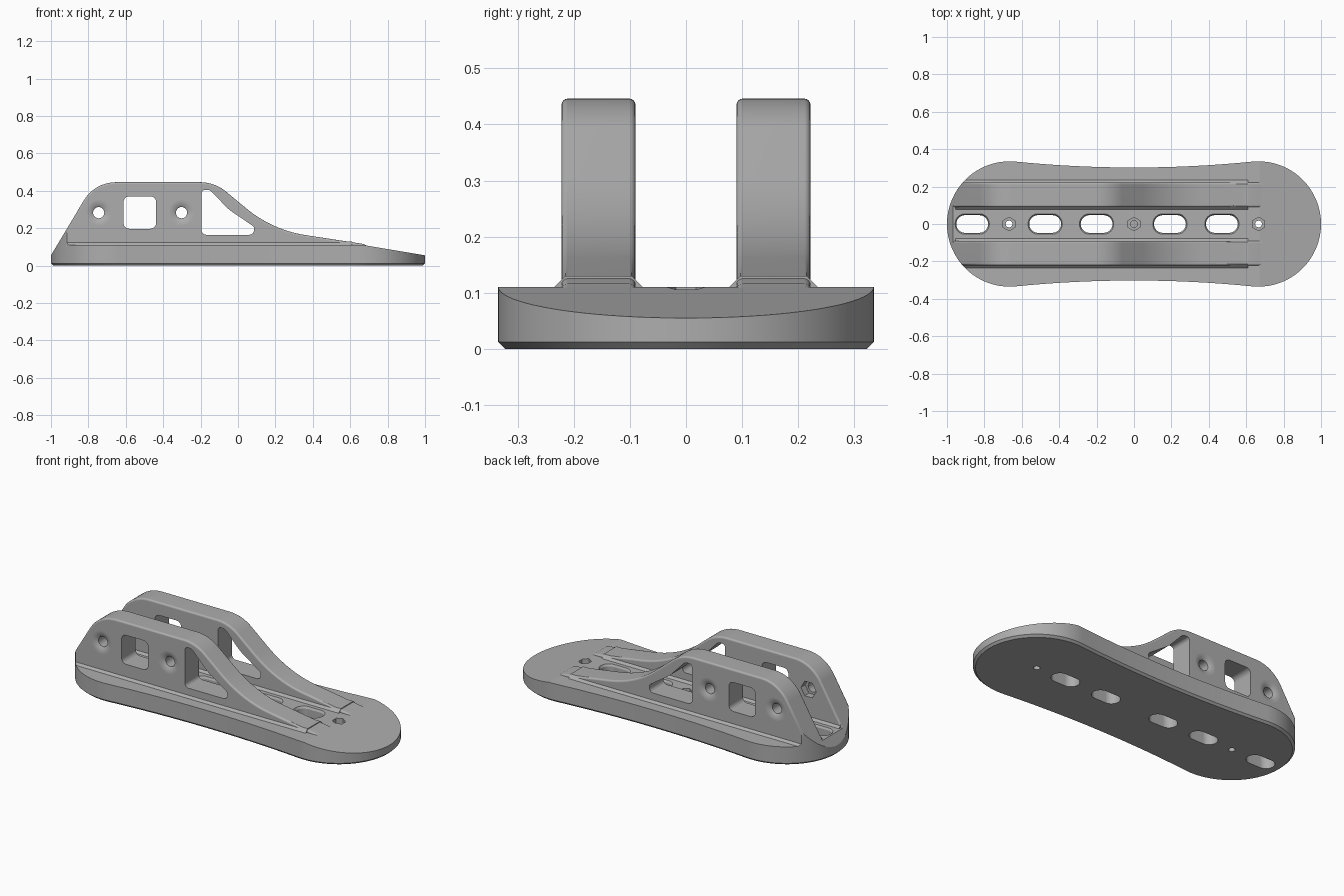
import bpy, bmesh
from math import pi, sin, cos, tan
from mathutils import Vector

if "Cube" in bpy.data.objects:
    bpy.data.objects.remove(bpy.data.objects["Cube"], do_unlink=True)

grey = bpy.data.materials.new("plain_grey")
grey.use_nodes = True
grey.diffuse_color = (0.42, 0.42, 0.42, 1)
grey.node_tree.nodes["Principled BSDF"].inputs["Base Color"].default_value = grey.diffuse_color

PLANES = {
    "xy": lambda a, b, h: (a, b, h),
    "xz": lambda a, b, h: (a, h, b),
    "yz": lambda a, b, h: (h, a, b),
}


def arc(radius, start, end, steps, cx=0, cy=0):
    return [(cx + radius * cos(start + (end - start) * i / steps),
             cy + radius * sin(start + (end - start) * i / steps)) for i in range(steps + 1)]


def circle(radius, sides=32):
    return arc(radius, 0, 2 * pi, sides)[:-1]


def rounded(corners, steps=10):
    """Polygon of (x, y, radius) corners with each corner filleted."""
    pts = []
    for i, (x, y, r) in enumerate(corners):
        p = Vector((x, y))
        if r == 0:
            pts.append((x, y))
            continue
        u = (Vector(corners[i - 1][:2]) - p).normalized()
        v = (Vector(corners[(i + 1) % len(corners)][:2]) - p).normalized()
        half = u.angle(v) / 2
        centre = p + (u + v).normalized() * (r / sin(half))
        a = p + u * (r / tan(half)) - centre
        b = p + v * (r / tan(half)) - centre
        sweep = a.angle(b)
        for k in range(steps + 1):
            t = k / steps
            q = centre + (a * sin((1 - t) * sweep) + b * sin(t * sweep)) / sin(sweep)
            pts.append((q.x, q.y))
    return pts


def loft(name, pts, levels, plane="xy", at=(0, 0), edge_round=0):
    """Stack scaled copies of an outline at (height, scale, scale) levels."""
    bm = bmesh.new()
    rings = [[bm.verts.new(PLANES[plane](at[0] + a * sa, at[1] + b * sb, h)) for a, b in pts]
             for h, sa, sb in levels]
    n = len(pts)
    for low, high in zip(rings, rings[1:]):
        for i in range(n):
            j = (i + 1) % n
            bm.faces.new((low[i], low[j], high[j], high[i]))
    caps = [bm.faces.new(rings[0]), bm.faces.new(rings[-1])]
    bmesh.ops.recalc_face_normals(bm, faces=bm.faces)
    if edge_round:
        rim = [e for f in caps for e in f.edges]
        bmesh.ops.bevel(bm, geom=rim, offset=edge_round, segments=4, profile=0.5, affect="EDGES")
    mesh = bpy.data.meshes.new(name)
    bm.to_mesh(mesh)
    bm.free()
    mesh.materials.append(grey)
    obj = bpy.data.objects.new(name, mesh)
    bpy.context.collection.objects.link(obj)
    return obj


def prism(name, pts, low, high, plane="xy", at=(0, 0), edge_round=0):
    return loft(name, pts, [(low, 1, 1), (high, 1, 1)], plane, at, edge_round)


def combine(obj, other, operation):
    """Boolean, baked into the mesh; the helper is removed."""
    mod = obj.modifiers.new("combine", "BOOLEAN")
    mod.operation, mod.object, mod.solver = operation, other, "EXACT"
    graph = bpy.context.evaluated_depsgraph_get()
    mesh = bpy.data.meshes.new_from_object(obj.evaluated_get(graph))
    obj.modifiers.clear()
    obj.data = mesh
    bpy.data.objects.remove(other, do_unlink=True)


# Base slab, sloped down at both ends
bracket = prism("mounting_bracket", [(-1.06, -0.045), (-0.967, 0.11), (0.67, 0.11),
                                     (1.1, 0.038), (1.1, -0.05)], -0.4, 0.4, "xz")

# Twin rails with rounded rims and a small flare at the foot
rail_side = rounded([(-0.967, 0.11, 0), (-0.766, 0.446, 0.2), (-0.125, 0.446, 0.22),
                     (0.184, 0.19, 0.65), (0.67, 0.116, 0), (0.72, 0.09, 0),
                     (0.72, 0.03, 0), (-0.93, 0.03, 0)])
for s in (-1, 1):
    combine(bracket, prism("rail", rail_side, s * 0.09, s * 0.222, "xz", edge_round=0.011), "UNION")
    foot = [(s * y, z) for y, z in ((0.067, 0.1), (0.245, 0.1), (0.215, 0.13), (0.097, 0.13))]
    combine(bracket, prism("rail_foot", foot, -0.955, 0.61, "yz"), "UNION")

# Waisted plan outline with a chamfered bottom rim
R, tilt = 6.38, 0.0992
end = arc(0.335, -pi / 2 - tilt, pi / 2 + tilt, 40, 0.665)
waist = arc(R, pi * 1.5 + tilt, pi * 1.5 - tilt, 16, 0, 0.302 + R)[1:-1]
plan = end + waist + [(-x, -y) for x, y in end] + [(-x, -y) for x, y in waist]
outline = loft("outline", plan, [(0, 0.988, 0.964), (0.012, 1, 1), (0.6, 1, 1)])
combine(bracket, outline, "INTERSECT")

# Windows through both rails
square = rounded([(-0.612, 0.197, 0.03), (-0.438, 0.197, 0.03),
                  (-0.438, 0.37, 0.03), (-0.612, 0.37, 0.03)], 6)
wedge = rounded([(-0.195, 0.165, 0.025), (0.086, 0.165, 0.025), (0.086, 0.208, 0.02),
                 (-0.05, 0.3, 0.25), (-0.15, 0.405, 0.03), (-0.195, 0.405, 0.02)], 6)
for window in (square, wedge):
    combine(bracket, prism("window", window, -0.5, 0.5, "xz"), "DIFFERENCE")

# Cross bolt holes: countersunk outside, hexagonal pocket inside
for x in (-0.745, -0.302):
    at = (x, 0.283)
    combine(bracket, prism("bolt_hole", circle(0.03), -0.5, 0.5, "xz", at), "DIFFERENCE")
    for s in (-1, 1):
        sink = [(s * y, r, r) for y, r in ((0.2, 0.02), (0.217, 0.045), (0.222, 0.07), (0.227, 0.095))]
        combine(bracket, loft("countersink", circle(1), sink, "xz", at), "DIFFERENCE")
        combine(bracket, prism("nut_pocket", circle(0.05, 6), s * 0.06, s * 0.13, "xz", at), "DIFFERENCE")

# Chamfered slots along the middle
slot = arc(0.0475, -pi / 2, pi / 2, 12, 0.0375) + arc(0.0475, pi / 2, pi * 1.5, 12, -0.0375)
for x in (-0.865, -0.475, -0.2, 0.192, 0.47):
    levels = [(-0.1, 1, 1), (0.098, 1, 1), (0.128, 1.2, 1.35)]
    combine(bracket, loft("slot", slot, levels, at=(x, 0)), "DIFFERENCE")

# Screw holes with hexagonal heads
for x in (-0.668, 0, 0.666):
    combine(bracket, prism("screw_hole", circle(0.018, 20), -0.1, 0.2, at=(x, 0)), "DIFFERENCE")
    hexagon = [(b, a) for a, b in circle(0.036, 6)]
    combine(bracket, prism("screw_head", hexagon, 0.06, 0.2, at=(x, 0)), "DIFFERENCE")

# Smooth curves, crisp creases
bpy.ops.object.select_all(action="DESELECT")
bracket.select_set(True)
bpy.context.view_layer.objects.active = bracket
bpy.ops.object.shade_smooth_by_angle(angle=0.5)
verts = bracket.data.vertices
for edge in bracket.data.edges:
    if all(abs(verts[i].co.x - 0.67) < 0.002 and abs(verts[i].co.z - 0.11) < 0.002 for i in edge.vertices):
        edge.use_edge_sharp = True
weighted = bracket.modifiers.new("weighted_normals", "WEIGHTED_NORMAL")
weighted.keep_sharp = True
